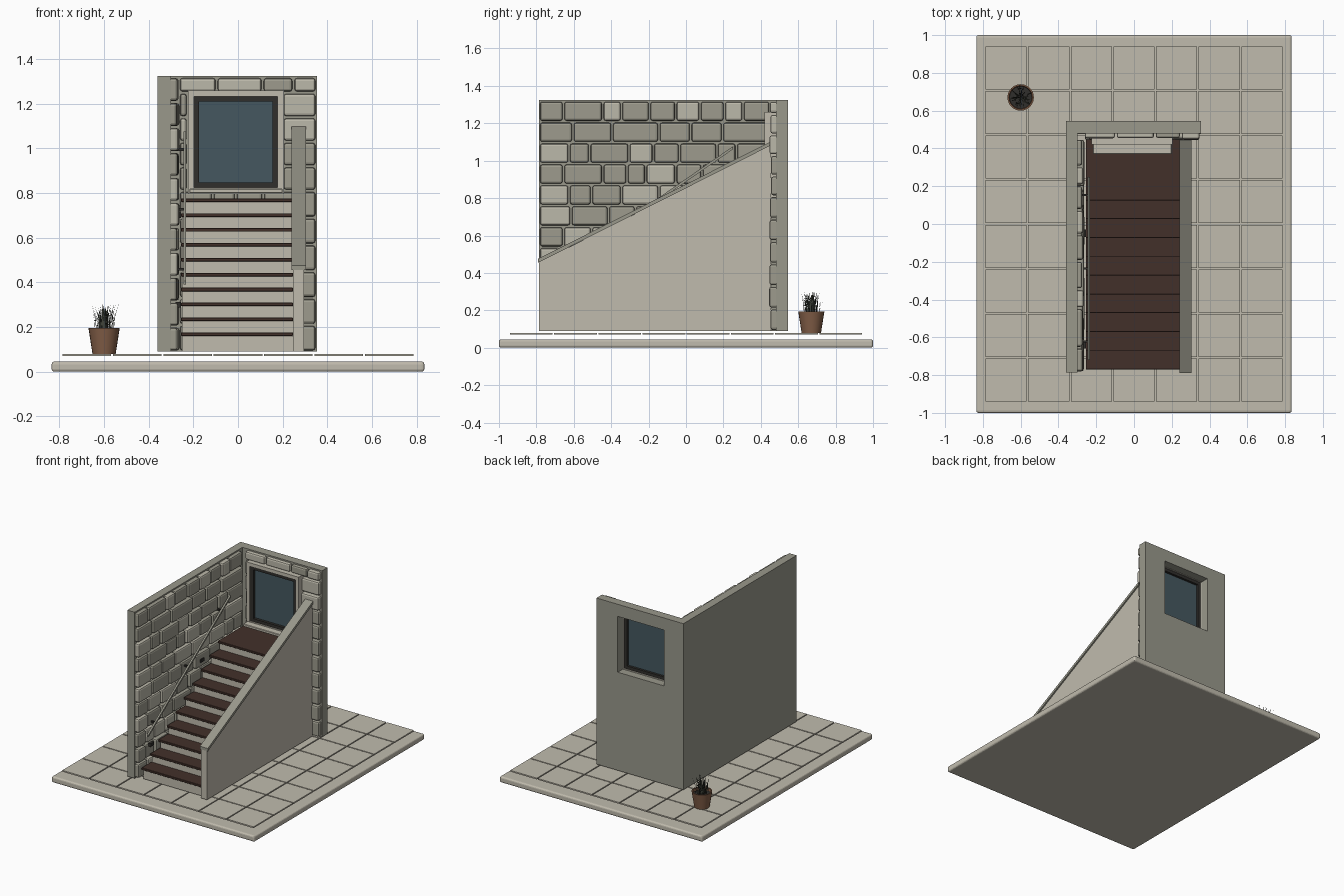
import bpy, bmesh, math, random
from mathutils import Matrix, Vector

random.seed(7)
if "Cube" in bpy.data.objects:
    bpy.data.objects.remove(bpy.data.objects["Cube"], do_unlink=True)


def material(name, r, g, b):
    m = bpy.data.materials.new(name)
    m.use_nodes = True
    m.diffuse_color = (r, g, b, 1)
    m.node_tree.nodes["Principled BSDF"].inputs["Base Color"].default_value = (r, g, b, 1)
    return m


plaster = material("pale plaster", .53, .50, .42)
grey = material("grey concrete", .32, .315, .26)
stone_mid = material("mid stone", .34, .33, .27)
stone_pale = material("pale stone", .50, .48, .40)
wood = material("dark wood", .055, .03, .023)
dark = material("dark metal", .03, .028, .025)
glass = material("blue glass", .06, .097, .115)
clay = material("clay", .23, .115, .065)
leaf = material("dry leaf", .055, .06, .045)


def finish(name, bm, mats, bevel=0, segments=1):
    bmesh.ops.recalc_face_normals(bm, faces=bm.faces)
    mesh = bpy.data.meshes.new(name)
    bm.to_mesh(mesh)
    bm.free()
    for m in mats:
        mesh.materials.append(m)
    ob = bpy.data.objects.new(name, mesh)
    bpy.context.collection.objects.link(ob)
    if bevel:
        mod = ob.modifiers.new("bevel", "BEVEL")
        mod.width, mod.segments = bevel, segments
    return ob


def add_box(bm, x0, x1, y0, y1, z0, z1, index=0):
    centre = Matrix.Translation(((x0 + x1) / 2, (y0 + y1) / 2, (z0 + z1) / 2))
    size = Matrix.Diagonal((x1 - x0, y1 - y0, z1 - z0, 1))
    new = bmesh.ops.create_cube(bm, size=1, matrix=centre @ size)["verts"]
    for f in {f for v in new for f in v.link_faces}:
        f.material_index = index


def boxes(name, mat, *bounds, bevel=0, segments=1):
    bm = bmesh.new()
    for b in bounds:
        add_box(bm, *b)
    return finish(name, bm, [mat], bevel, segments)


def side_prism(name, mat, x0, x1, profile):
    # Extrude a side outline across x
    bm = bmesh.new()
    face = bm.faces.new([bm.verts.new((x0, y, z)) for y, z in profile])
    new = bmesh.ops.extrude_face_region(bm, geom=[face])["geom"]
    verts = [v for v in new if isinstance(v, bmesh.types.BMVert)]
    bmesh.ops.translate(bm, verts=verts, vec=(x1 - x0, 0, 0))
    return finish(name, bm, [mat])


# Ground slab and paving tiles
boxes("ground_slab", plaster, (-.835, .835, -1, 1, 0, .045), bevel=.012, segments=3)
COLS, ROWS = 7, 8
tw, td = 1.58 / COLS, 1.89 / ROWS
gap = .004
boxes("paving_tiles", plaster, *[
    (-.79 + i * tw + gap, -.79 + (i + 1) * tw - gap,
     -.945 + j * td + gap, -.945 + (j + 1) * td - gap, .07, .08)
    for i in range(COLS) for j in range(ROWS)])

# Tall walls, the rear one with a window opening
BASE, TOP = .09, 1.325
boxes("side_wall", grey, (-.36, -.30, -.785, .48, BASE, TOP))
boxes("rear_wall", grey,
      (-.36, .355, .48, .545, BASE, .82), (-.36, .355, .48, .545, 1.235, TOP),
      (-.36, -.20, .48, .545, .82, 1.235), (.18, .355, .48, .545, .82, 1.235))


def stone_row(start, end, widths=()):
    # Yield spans along a course; a negative width marks a pale stone
    widths, a = list(widths), start
    while a < end - .001:
        w = widths.pop(0) / 100 if widths else random.uniform(.09, .21)
        pale = w < 0 or (not widths and random.random() < .25)
        b = a + abs(w)
        if end - b < .07:
            b = end
        yield a, b, int(pale)
        a = b


# Stone facing of the side wall, courses from the top down
bm = bmesh.new()
first_stones = [(13, 21, -10, 15, 14, -13, 13, -10), (18, 21, 25, 17, 17, 21),
                (-16, 11, 21, -13, 14, 20), (13, 21, 13, 10, 16),
                (-16, 12, 16, -20), (-17, 20), (13, 15)]
COURSES = 11
pitch = (TOP - .005 - BASE) / COURSES
joint = .005
for k in range(COURSES):
    z1 = TOP - .005 - k * pitch
    known = first_stones[k] if k < len(first_stones) else ()
    for a, b, pale in stone_row(-.785, .45, known):
        add_box(bm, -.315, random.uniform(-.275, -.262), a + joint, b - joint,
                z1 - pitch + joint, z1 - joint, pale)
finish("side_wall_stones", bm, [stone_mid, stone_pale], .012, 2)

# Stone facing of the rear wall, left open around the window
bm = bmesh.new()
levels = [BASE + .12 * i for i in range(7)] + [.92, 1.03, 1.14, 1.25, 1.32]
for z0, z1 in zip(levels, levels[1:]):
    beside_window = .8 < z0 < 1.2
    spans = [(-.265, -.225), (.20, .352)] if beside_window else [(-.265, .352)]
    for start, end in spans:
        for a, b, pale in stone_row(start, end):
            add_box(bm, a + joint, b - joint, random.uniform(.443, .455), .495,
                    z0 + joint, z1 - joint, pale)
finish("rear_wall_stones", bm, [stone_mid, stone_pale], .012, 2)


# Window: surround, dark frame, pane and sill
def ring(x0, x1, y0, y1, z0, z1, t):
    return [(x0, x0 + t, y0, y1, z0, z1), (x1 - t, x1, y0, y1, z0, z1),
            (x0 + t, x1 - t, y0, y1, z0, z0 + t), (x0 + t, x1 - t, y0, y1, z1 - t, z1)]


boxes("window_surround", plaster, *ring(-.225, .205, .42, .485, .797, 1.26, .027))
boxes("window_frame", dark, *ring(-.198, .178, .43, .475, .823, 1.234, .024))
boxes("window_pane", glass, (-.176, .156, .45, .458, .845, 1.212))
boxes("window_sill", plaster, (-.218, .2, .37, .43, .80, .82), bevel=.003)

# Staircase: solid risers with overhanging wooden treads
STEPS, RUN, RISE = 10, .0995, .0667
risers, treads = [], []
for i in range(STEPS):
    y, z = -.77 + i * RUN, .176 + i * RISE
    last = i == STEPS - 1
    back = .45 if last else y + RUN + .02
    risers.append((-.25, .246, y + .015, .46 if last else y + RUN + .015, BASE, z - .016))
    treads.append((-.255, .246, y, back, z - .016, z))
boxes("stair_risers", plaster, *risers)
boxes("stair_treads", wood, *treads, bevel=.002)

# Sloping balustrade wall and its coping
side_prism("balustrade_wall", plaster, .247, .295,
           [(-.785, BASE), (.455, BASE), (.455, 1.083), (-.785, .457)])
side_prism("balustrade_coping", grey, .24, .305,
           [(-.79, .455), (.46, 1.085), (.46, 1.106), (-.79, .476)])

# Handrail with wall brackets
low, high = Vector((-.238, -.72, .39)), Vector((-.238, .25, 1.06))
drop = Vector((0, 0, .016))
side_prism("handrail", grey, -.245, -.232,
           [p[1:] for p in (low, high, high + drop, low + drop)])
brackets = []
for t in (.1, .5, .9):
    p = low.lerp(high, t)
    brackets.append((-.29, -.238, p.y - .005, p.y + .005, p.z - .004, p.z + .008))
boxes("handrail_brackets", dark, *brackets)

# Step lights set in the side wall
boxes("step_lights", dark, *[(-.28, -.255, y - .02, y + .02, z - .012, z + .012)
                             for y, z in ((-.64, .30), (-.05, .70))])

# Plant pot, turned from a profile
POT = Vector((-.60, .67, .08))
bm = bmesh.new()
points = [bm.verts.new((r, 0, z)) for r, z in
          ((0, 0), (.052, 0), (.07, .115), (.062, .115), (.059, .095), (0, .095))]
edges = [bm.edges.new(pair) for pair in zip(points, points[1:])]
bmesh.ops.spin(bm, geom=points + edges, cent=(0, 0, 0), axis=(0, 0, 1),
               angle=math.tau, steps=24, use_duplicate=False)
bmesh.ops.remove_doubles(bm, verts=bm.verts, dist=.0001)
for f in bm.faces:
    c = f.calc_center_median()
    f.material_index = int(c.z > .09 and c.xy.length < .055)
pot = finish("plant_pot", bm, [clay, dark])
pot.location = POT
bpy.context.view_layer.objects.active = pot
pot.select_set(True)
bpy.ops.object.shade_smooth_by_angle()

# Tuft of grass: thin blades leaning outwards
bm = bmesh.new()
for _ in range(110):
    turn = random.uniform(0, math.tau)
    out = Vector((math.cos(turn), math.sin(turn), 0))
    side = Vector((-out.y, out.x, 0)) * .002
    root = out * random.uniform(0, .045)
    lean, height = random.uniform(0, .035), random.uniform(.07, .13)
    mid = root + out * lean * .35 + Vector((0, 0, .095 + height * .6))
    tip = root + out * lean + Vector((0, 0, .095 + height))
    root = root + Vector((0, 0, .09))
    a, b, c, d, e = [bm.verts.new(p) for p in
                     (root - side, root + side, mid + side, mid - side, tip)]
    bm.faces.new((a, b, c, d))
    bm.faces.new((d, c, e))
finish("grass_tuft", bm, [leaf]).location = POT
